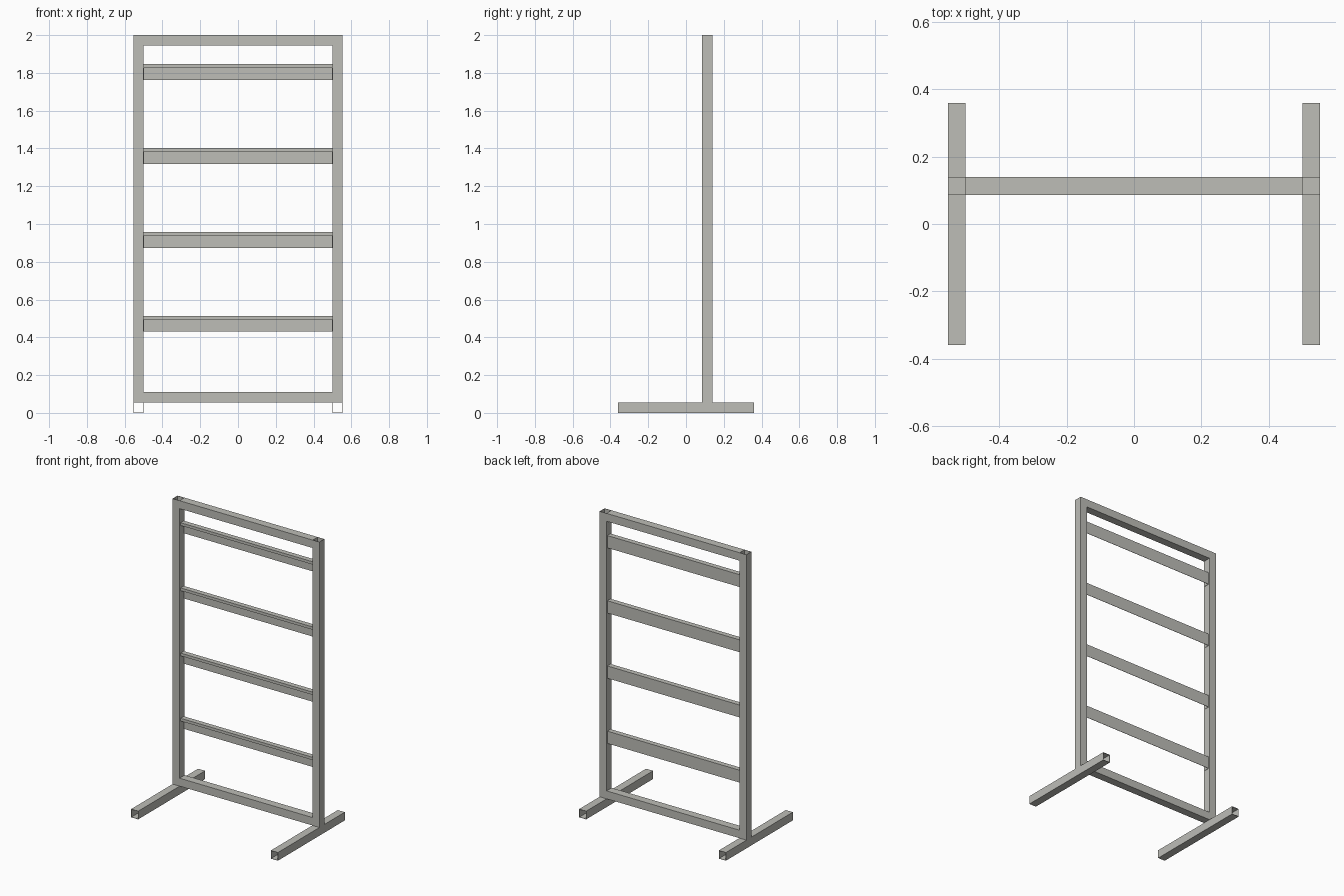
import bpy
import bmesh
from mathutils import Vector

if "Cube" in bpy.data.objects:
    bpy.data.objects.remove(bpy.data.objects["Cube"], do_unlink=True)

# One plain metal colour
steel = bpy.data.materials.new("warm grey steel")
steel.use_nodes = True
COLOUR = (0.51, 0.51, 0.475, 1.0)
steel.diffuse_color = COLOUR
steel.node_tree.nodes["Principled BSDF"].inputs["Base Color"].default_value = COLOUR

WALL = 0.002


def finish(name, bm, offset):
    """Turn a sheet into a thin-walled part."""
    mesh = bpy.data.meshes.new(name)
    bm.to_mesh(mesh)
    bm.free()
    mesh.materials.append(steel)
    obj = bpy.data.objects.new(name, mesh)
    bpy.context.collection.objects.link(obj)
    shell = obj.modifiers.new("wall", 'SOLIDIFY')
    shell.thickness = WALL
    shell.offset = offset
    shell.use_even_offset = True
    return obj


def tube(name, low, high, axis):
    """Square tube between two corners, open at both ends of the axis."""
    bm = bmesh.new()
    bmesh.ops.create_cube(bm, size=1)
    low, high = Vector(low), Vector(high)
    bmesh.ops.scale(bm, vec=high - low, verts=bm.verts)
    bmesh.ops.translate(bm, vec=(low + high) / 2, verts=bm.verts)
    bm.normal_update()
    ends = [f for f in bm.faces if abs(f.normal[axis]) > 0.9]
    bmesh.ops.delete(bm, geom=ends, context='FACES_ONLY')
    return finish(name, bm, -1)


def folded_sheet(name, profile, x0, x1):
    """Sheet with a folded (y, z) profile, running along x."""
    bm = bmesh.new()
    rows = [[bm.verts.new((x, y, z)) for y, z in profile] for x in (x0, x1)]
    for i in range(len(profile) - 1):
        bm.faces.new((rows[0][i], rows[0][i + 1], rows[1][i + 1], rows[1][i]))
    return finish(name, bm, 0)


def end_plate(name, x, y0, y1, z0, z1):
    """Small upright plate that fixes a slat to the frame."""
    bm = bmesh.new()
    corners = ((y0, z0), (y1, z0), (y1, z1), (y0, z1))
    bm.faces.new([bm.verts.new((x, y, z)) for y, z in corners])
    return finish(name, bm, 0)


INNER, OUTER = 0.5, 0.553
FRONT, BACK = 0.086, 0.14
FOOT_TOP = 0.056

# Feet and uprights
for side, name in ((1, "left"), (-1, "right")):
    x0, x1 = sorted((side * INNER, side * OUTER))
    tube(name + "_foot", (x0, -0.36, 0), (x1, 0.36, FOOT_TOP), 1)
    tube(name + "_upright", (x0, FRONT, FOOT_TOP), (x1, BACK, 2), 2)

# Bottom and top rails
for name, z in (("bottom_rail", FOOT_TOP), ("top_rail", 1.946)):
    tube(name, (-INNER, FRONT, z), (INNER, BACK, z + 0.054), 0)

# Four slats with a folded top lip, and their end plates
LIP, PLATE = 0.098, 0.131
for i in range(4):
    low = 0.43 + i * 0.444
    top = low + 0.083
    profile = ((PLATE, low), (PLATE, top), (LIP, top), (LIP, top - 0.018))
    folded_sheet(f"slat_{i + 1}", profile, -INNER, INNER)
    for side, name in ((1, "left"), (-1, "right")):
        end_plate(f"slat_{i + 1}_{name}_end", side * (INNER - WALL / 2),
                  LIP, PLATE, low, top)
